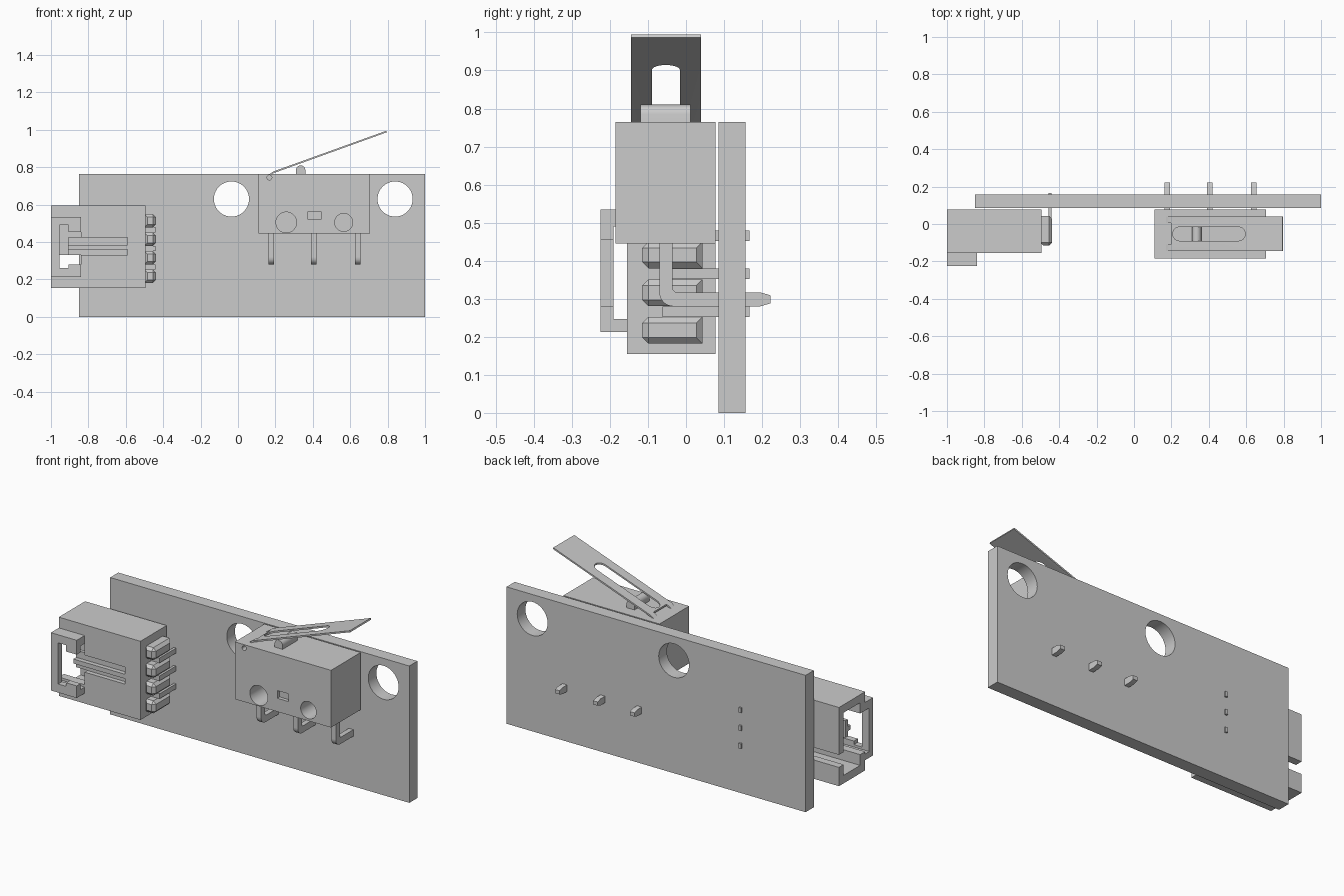
import bpy, bmesh
from math import cos, sin, pi, radians
from mathutils import Vector

old = bpy.data.objects.get("Cube")
if old:
    bpy.data.objects.remove(old)

grey = bpy.data.materials.new("plain grey")
grey.use_nodes = True
grey.diffuse_color = (0.6, 0.6, 0.6, 1)
grey.node_tree.nodes["Principled BSDF"].inputs["Base Color"].default_value = (0.6, 0.6, 0.6, 1)


def prism(name, pts, axis, a, b):
    """Extrude a 2D outline along an axis; outline uses the other two axes in order."""
    def place(p, d):
        c = list(p)
        c.insert("xyz".index(axis), d)
        return Vector(c)
    bm = bmesh.new()
    low = [bm.verts.new(place(p, a)) for p in pts]
    high = [bm.verts.new(place(p, b)) for p in pts]
    bm.faces.new(low)
    bm.faces.new(high)
    for i in range(len(pts)):
        j = (i + 1) % len(pts)
        bm.faces.new((low[i], low[j], high[j], high[i]))
    bmesh.ops.recalc_face_normals(bm, faces=bm.faces)
    mesh = bpy.data.meshes.new(name)
    bm.to_mesh(mesh)
    bm.free()
    mesh.materials.append(grey)
    ob = bpy.data.objects.new(name, mesh)
    bpy.context.collection.objects.link(ob)
    return ob


def box(name, x0, x1, y0, y1, z0, z1):
    return prism(name, [(x0, y0), (x1, y0), (x1, y1), (x0, y1)], "z", z0, z1)


def arc(cx, cy, r, start, end, n=8):
    angles = [radians(start + (end - start) * i / n) for i in range(n + 1)]
    return [(cx + r * cos(t), cy + r * sin(t)) for t in angles]


def rod(x, z, r, y0, y1, n=40):
    return prism("cutter", arc(x, z, r, 0, 360, n)[:-1], "y", y0, y1)


def cut(ob, *cutters):
    for c in cutters:
        c.hide_render = True
        m = ob.modifiers.new("cut", "BOOLEAN")
        m.operation = "DIFFERENCE"
        m.solver = "EXACT"
        m.object = c
    bpy.context.view_layer.update()
    graph = bpy.context.evaluated_depsgraph_get()
    mesh = bpy.data.meshes.new_from_object(ob.evaluated_get(graph))
    ob.modifiers.clear()
    ob.data = mesh
    for c in cutters:
        bpy.data.objects.remove(c)
    return ob


def chamfer(ob, width):
    bm = bmesh.new()
    bm.from_mesh(ob.data)
    edges = [e for e in bm.edges if all(v.co.x > -0.46 for v in e.verts)
             or all(v.co.y < -0.1 for v in e.verts)]
    bmesh.ops.bevel(bm, geom=edges, offset=width, segments=1, affect="EDGES")
    bm.to_mesh(ob.data)
    bm.free()


# Circuit board with two mounting holes
cut(box("circuit_board", -0.85, 1, 0.085, 0.157, 0, 0.765),
    rod(-0.035, 0.63, 0.094, 0, 0.3), rod(0.84, 0.63, 0.094, 0, 0.3))

# Switch housing with rivet holes, window and lever pivot
cut(box("switch_body", 0.11, 0.705, -0.185, 0.077, 0.445, 0.765),
    rod(0.258, 0.505, 0.055, -0.3, 0.2), rod(0.565, 0.505, 0.048, -0.3, 0.2),
    box("cutter", 0.373, 0.443, -0.3, -0.165, 0.52, 0.563),
    rod(0.168, 0.745, 0.013, -0.3, -0.14, 16))

# Rounded plunger under the lever
prism("switch_plunger", [(0.31, 0.7), (0.36, 0.7)] + arc(0.335, 0.785, 0.025, 0, 180),
      "y", -0.12, 0.012)

# Hinged lever with long slot and forked foot
lever = prism("switch_lever",
              [(0.16, 0.735), (0.17, 0.735), (0.175, 0.757), (0.192, 0.769),
               (0.796, 0.987), (0.793, 0.995), (0.188, 0.777), (0.167, 0.762)],
              "y", -0.145, 0.04)
slot = arc(0.558, -0.053, 0.037, -90, 90, 12) + arc(0.244, -0.053, 0.037, 90, 270, 12)
cut(lever, prism("cutter", slot, "z", 0.6, 1.2),
    box("cutter", 0.1, 0.198, -0.11, 0.005, 0.6, 0.9))

# Bent switch leads through the board
lead = ([(-0.07, 0.46), (-0.07, 0.317)] + arc(-0.033, 0.317, 0.037, 180, 270)
        + [(0.195, 0.28), (0.222, 0.288), (0.222, 0.309), (0.195, 0.317), (-0.023, 0.317)]
        + arc(-0.023, 0.329, 0.012, 270, 180, 4) + [(-0.035, 0.46)])
for name, x in (("left", 0.64), ("middle", 0.405), ("right", 0.178)):
    prism("switch_lead_" + name, lead, "x", x - 0.014, x + 0.014)

# Connector shell, open at its outer end
cut(box("connector_shell", -1, -0.495, -0.155, 0.077, 0.155, 0.595),
    box("cutter", -1.1, -0.56, -0.11, 0.035, 0.2, 0.55),
    box("cutter", -1.1, -0.84, -0.3, -0.06, 0.26, 0.49),
    box("cutter", -1.1, -0.6, 0, 0.2, 0.26, 0.33),
    box("cutter", -0.85, -0.59, -0.3, -0.13, 0.33, 0.36),
    box("cutter", -0.85, -0.59, -0.3, -0.13, 0.385, 0.425))

# Latch tongue between the shell walls
box("latch_tongue", -0.91, -0.83, -0.13, -0.11, 0.33, 0.425)
box("latch_rib", -0.91, -0.83, -0.155, -0.13, 0.36, 0.385)

# Raised latch bridge: C-shaped plate on two legs
bridge = [(-1, 0.212), (-0.84, 0.212), (-0.84, 0.28), (-0.905, 0.28), (-0.905, 0.26),
          (-0.955, 0.26), (-0.955, 0.49), (-0.905, 0.49), (-0.905, 0.455), (-0.84, 0.455),
          (-0.84, 0.535), (-1, 0.535)]
prism("latch_bridge", [(x, z) for x, z in bridge], "y", -0.225, -0.19)
box("bridge_lower_leg", -1, -0.84, -0.191, -0.154, 0.212, 0.247)
box("bridge_upper_leg", -1, -0.84, -0.191, -0.154, 0.49, 0.535)

# Chamfered ribs on the inner end of the connector
for i in range(4):
    z = 0.217 + 0.099 * i
    rib = box(f"connector_rib_{i + 1}", -0.5, -0.438, -0.115, 0.043, z - 0.035, z + 0.035)
    chamfer(rib, 0.016)

# Angled connector pins between the ribs
for i in range(3):
    z = 0.266 + 0.1 * i
    prism(f"connector_pin_{i + 1}",
          [(-0.51, -0.062), (-0.442, -0.062), (-0.442, 0.167), (-0.456, 0.167),
           (-0.456, -0.03), (-0.51, -0.03)], "z", z - 0.014, z + 0.014)

# Shading: smooth round walls, sharp edges
bpy.ops.object.select_all(action="DESELECT")
for ob in bpy.context.collection.objects:
    if ob.type == "MESH" and ob.data.materials and ob.data.materials[0] == grey:
        ob.select_set(True)
        bpy.context.view_layer.objects.active = ob
bpy.ops.object.shade_smooth_by_angle(angle=radians(30))
